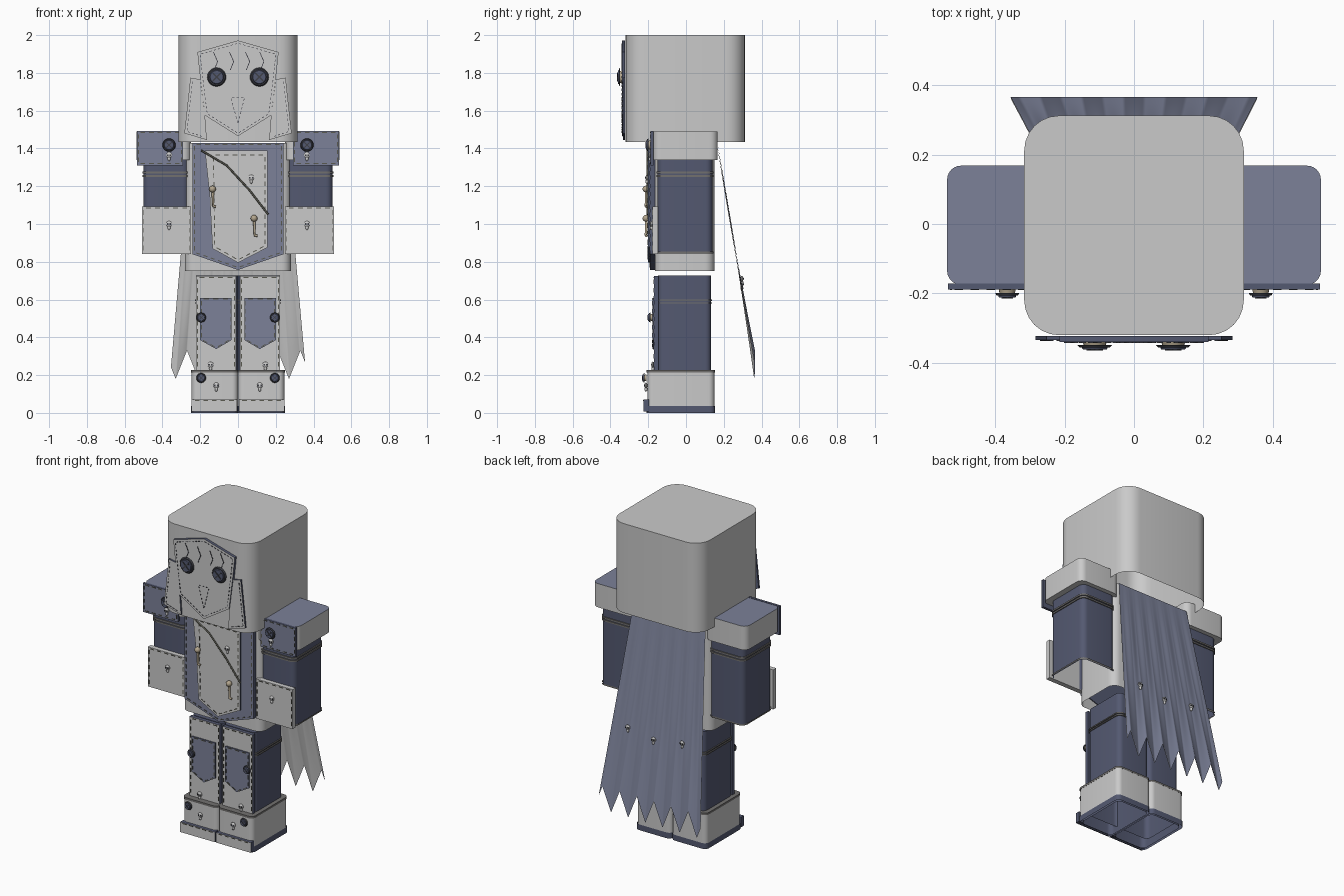
import bpy, bmesh, math
from mathutils import Vector, Matrix

if "Cube" in bpy.data.objects:
    bpy.data.objects.remove(bpy.data.objects["Cube"])


def material(name, r, g, b):
    m = bpy.data.materials.new(name)
    m.diffuse_color = (r, g, b, 1)
    m.use_nodes = True
    m.node_tree.nodes["Principled BSDF"].inputs["Base Color"].default_value = m.diffuse_color
    return m


GREY = material("light grey cloth", 0.59, 0.59, 0.59)
BLUE = material("slate blue cloth", 0.20, 0.22, 0.315)
DARK = material("dark blue cloth", 0.088, 0.10, 0.165)
BLACK = material("dark thread", 0.05, 0.052, 0.065)
BRONZE = material("bronze trim", 0.17, 0.165, 0.16)
TAN = material("tan bone", 0.45, 0.38, 0.27)
CORD = material("olive cord", 0.10, 0.10, 0.08)


def finish(name, bm, mats, angle=35, fix=True):
    if fix:
        bmesh.ops.recalc_face_normals(bm, faces=bm.faces)
    me = bpy.data.meshes.new(name)
    bm.to_mesh(me)
    bm.free()
    for m in mats:
        me.materials.append(m)
    me.shade_smooth()
    me.set_sharp_from_angle(angle=math.radians(angle))
    ob = bpy.data.objects.new(name, me)
    bpy.context.collection.objects.link(ob)
    return ob


def block(name, x, y, z, r, mats, rule=None, bottom=True, top=True):
    """Upright box with rounded vertical corners; x, y, z are (min, max)."""
    bm = bmesh.new()
    loop = []
    for cx, cy, a0 in ((x[1] - r, y[1] - r, 0), (x[0] + r, y[1] - r, 90),
                       (x[0] + r, y[0] + r, 180), (x[1] - r, y[0] + r, 270)):
        for i in range(7):
            a = math.radians(a0 + i * 15)
            loop.append((cx + r * math.cos(a), cy + r * math.sin(a)))
    lo = [bm.verts.new((*p, z[0])) for p in loop]
    hi = [bm.verts.new((*p, z[1])) for p in loop]
    n = len(loop)
    for i in range(n):
        bm.faces.new((lo[i], lo[(i + 1) % n], hi[(i + 1) % n], hi[i]))
    if top:
        bm.faces.new(hi)
    if bottom:
        bm.faces.new(lo[::-1])
    bm.normal_update()
    for f in bm.faces:
        f.material_index = rule(f) if rule else 0
    return finish(name, bm, mats, fix=False)


def plate(name, pts, y_front, y_back, face, rim=DARK):
    """Flat panel cut from an (x, z) outline, with its own rim colour."""
    bm = bmesh.new()
    f = bm.faces.new([bm.verts.new((p[0], y_back, p[1])) for p in pts])
    ext = bmesh.ops.extrude_face_region(bm, geom=[f])["geom"]
    for v in ext:
        if isinstance(v, bmesh.types.BMVert):
            v.co.y = y_front
    bmesh.ops.recalc_face_normals(bm, faces=bm.faces)
    for f in bm.faces:
        f.material_index = 0 if f.normal.y < -0.9 else 1
    return finish(name, bm, [face, rim])


def rect(x0, x1, z0, z1):
    return [(x0, z0), (x1, z0), (x1, z1), (x0, z1)]


def flip(pts, s):
    return [(p[0] * s, p[1]) for p in pts]


threads = bmesh.new()


def box(bm, a, b, y, w, t, mat=0):
    """Thin bar from a to b in the x-z plane."""
    a, b = Vector((a[0], y, a[1])), Vector((b[0], y, b[1]))
    d = b - a
    m = Matrix.Translation((a + b) / 2) @ Matrix.Rotation(-math.atan2(d.z, d.x), 4, 'Y')
    m = m @ Matrix.Diagonal((d.length, t, w, 1))
    vs = bmesh.ops.create_cube(bm, size=1, matrix=m)["verts"]
    for f in {f for v in vs for f in v.link_faces}:
        f.material_index = mat


def stitch(pts, y, closed=False, dash=0.024, gap=0.02, w=0.005, mat=1):
    for p, q in zip(pts, pts[1:] + (pts[:1] if closed else [])):
        p, q = Vector(p), Vector(q)
        n = max(1, round((q - p).length / (dash + gap)))
        for i in range(n):
            box(threads, p.lerp(q, (i + 0.23) / n), p.lerp(q, (i + 0.77) / n), y, w, 0.003, mat)


def button(name, x, z, y, r):
    """Round button facing the front: disc, raised rim, crossed thread."""
    bm = bmesh.new()
    for rad, depth, cy, mat in ((r * .7, .014, y - .005, 2), (r, .007, y - .012, 1), (r * .78, .008, y - .017, 0)):
        m = Matrix.Translation((x, cy, z)) @ Matrix.Rotation(math.pi / 2, 4, 'X')
        vs = bmesh.ops.create_cone(bm, cap_ends=True, segments=20, radius1=rad,
                                   radius2=rad * .88, depth=depth, matrix=m)["verts"]
        for f in {f for v in vs for f in v.link_faces}:
            f.material_index = mat
    k = r * .42
    for s in (-1, 1):
        box(bm, (x - k, z - k * s), (x + k, z + k * s), y - .022, r * .14, .004, 1)
    return finish(name, bm, [DARK, BLACK, TAN])


def stud(name, x, z, y, s=1):
    """Small skull-shaped stud: round crown, narrow jaw and two sockets."""
    bm = bmesh.new()
    for dz, r, h in ((0, .016, .016), (-.02, .008, .012)):
        m = Matrix.Translation((x, y, z + dz)) @ Matrix.Diagonal((r, .008, h, 1))
        bmesh.ops.create_uvsphere(bm, u_segments=10, v_segments=7, radius=1, matrix=m)
    for dx in (-.007, .007):
        box(bm, (x + dx - .004, z), (x + dx + .004, z), y - .008 * s, .008, .004, 1)
    return finish(name, bm, [GREY, BLACK])


def tube(name, pts, r, mat):
    cu = bpy.data.curves.new(name, 'CURVE')
    cu.dimensions = '3D'
    cu.bevel_depth, cu.bevel_resolution, cu.use_fill_caps = r, 2, True
    sp = cu.splines.new('POLY')
    sp.points.add(len(pts) - 1)
    for p, c in zip(sp.points, pts):
        p.co = (*c, 1)
    cu.materials.append(mat)
    bpy.context.collection.objects.link(bpy.data.objects.new(name, cu))


# Head and torso, open underneath
block("head", (-.316, .316), (-.32, .312), (1.435, 2), .1, [GREY], bottom=False)
block("torso", (-.28, .28), (-.165, .15), (.752, 1.43), .05, [GREY], bottom=False)

# Face mask with two side flaps
mask = [(0, 1.972), (-.215, 1.91), (-.2, 1.77), (-.175, 1.575), (0, 1.465), (.175, 1.575), (.2, 1.77), (.215, 1.91)]
plate("face_mask", mask, -.34, -.322, GREY)
FINE = dict(dash=.01, gap=.014, w=.003, mat=0)
stitch([(p[0] * .93, 1.72 + (p[1] - 1.72) * .94) for p in mask], -.341, True, **FINE)
flap = [(.2, 1.765), (.252, 1.775), (.284, 1.48), (.165, 1.445), (.175, 1.575)]
for s in (-1, 1):
    side = "left" if s < 0 else "right"
    plate(side + "_mask_flap", flip(flap, s), -.334, -.322, GREY)
    stitch(flip([(.241, 1.76), (.27, 1.49), (.185, 1.462)], s), -.335, **FINE)
    button(side + "_eye", .113 * s, 1.778, -.34, .05)
stitch([(-.038, 1.67), (0, 1.53), (.035, 1.67)], -.341, True, **FINE)
for x in (-.13, -.045, .04, .115):
    brow = [(x, 1.91), (x + .022, 1.86), (x + .004, 1.815)]
    for p, q in zip(brow, brow[1:]):
        box(threads, p, q, -.341, .004, .003)

# Vest front and inner panel
vest = [(-.24, 1.43), (.24, 1.43), (.24, .84), (0, .757), (-.24, .84)]
plate("vest", vest, -.19, -.16, BLUE)
stitch([(-.23, 1.422), (.23, 1.422), (.23, .85), (0, .77), (-.23, .85)], -.191, True)
panel = [(-.175, 1.388), (.155, 1.388), (.155, .875), (0, .795), (-.135, .87), (-.15, 1.15)]
plate("vest_panel", panel, -.202, -.18, GREY)
stitch([(-.13, 1.365), (.143, 1.365), (.143, .885), (0, .81), (-.123, .88)], -.203, True)
tube("vest_cord", [(-.195, -.205, 1.39), (-.06, -.205, 1.31), (.06, -.205, 1.18), (.16, -.205, 1.05)], .005, CORD)
stud("vest_stud", .07, 1.245, -.207)
for i, (x, z) in enumerate(((-.135, 1.185), (.085, 1.03))):
    tube(f"bone_pin_{i}", [(x, -.21, z), (x + .004, -.212, z - .09), (x + .018, -.21, z - .093)], .007, TAN)
    bm = bmesh.new()
    bmesh.ops.create_uvsphere(bm, u_segments=12, v_segments=8, radius=.018,
                              matrix=Matrix.Translation((x, -.212, z)))
    finish(f"bone_pin_head_{i}", bm, [TAN])


def mirrored(x0, x1, s):
    return (x0, x1) if s > 0 else (-x1, -x0)


for s in (-1, 1):
    side = "left" if s < 0 else "right"
    # Arms: hollow sleeve, shoulder pad, cuff
    block(side + "_sleeve", mirrored(.26, .5, s), (-.15, .14), (.845, 1.36), .035, [DARK], bottom=False)
    for i, z in enumerate((.845, 1.25, 1.267)):
        block(f"{side}_sleeve_band_{i}", mirrored(.254, .506, s), (-.156, .146), (z, z + .01), .04,
              [BRONZE], bottom=i > 0, top=i > 0)
    block(side + "_shoulder", mirrored(.25, .538, s), (-.175, .168), (1.34, 1.49), .04, [GREY, BLUE],
          rule=lambda f: 1 if f.normal.z > .9 else 0)
    plate(side + "_shoulder_plate", flip(rect(.29, .535, 1.31, 1.492), s), -.188, -.172, BLUE)
    stitch(flip(rect(.298, .527, 1.32, 1.484), s), -.189, True)
    button(side + "_shoulder_button", .365 * s, 1.418, -.19, .035)
    stud(side + "_shoulder_stud", .365 * s, 1.365, -.192)
    plate(side + "_cuff", flip(rect(.25, .507, .842, 1.092), s), -.178, -.148, GREY, GREY)
    stitch(flip([(.258, .85), (.258, 1.084), (.499, 1.084), (.499, .85)], s), -.179)
    stud(side + "_cuff_stud", .365 * s, 1.0, -.183)

    # Legs: hollow trouser, front panel, pocket
    block(side + "_trouser", mirrored(.0, .222, s), (-.147, .132), (.036, .728), .03, [DARK], bottom=False)
    for i, z in enumerate((.578, .592)):
        block(f"{side}_trouser_band_{i}", mirrored(0, .228, s), (-.152, .138), (z, z + .007), .035, [BRONZE])
    plate(side + "_trouser_panel", flip(rect(.01, .222, .225, .725), s), -.17, -.145, GREY)
    stitch(flip([(.018, .235), (.018, .716), (.214, .716), (.214, .235)], s), -.171)
    pocket = [(.035, .608), (.2, .608), (.2, .385), (.115, .338), (.035, .385)]
    plate(side + "_pocket", flip(pocket, s), -.178, -.168, BLUE)
    stitch(flip([(.041, .602), (.194, .602), (.194, .389), (.115, .345), (.041, .389)], s), -.179, True)
    button(side + "_pocket_button", .195 * s, .505, -.18, .026)
    stud(side + "_trouser_stud", .145 * s, .255, -.176)

    # Boots, open underneath, with a raised toe strip
    block(side + "_boot", mirrored(.0, .245, s), (-.205, .15), (.03, .215), .03, [GREY], bottom=False, top=False)
    block(side + "_boot_top", mirrored(.0, .248, s), (-.208, .153), (.213, .226), .03, [BRONZE], bottom=False)
    block(side + "_sole", mirrored(.0, .249, s), (-.209, .154), (0, .036), .03, [DARK], bottom=False, top=False)
    block(side + "_sole_lining", mirrored(.008, .235, s), (-.195, .142), (.0, .2), .03, [DARK],
          bottom=False, top=False)
    plate(side + "_toe_strip", flip(rect(.004, .247, .008, .072), s), -.225, -.195, GREY)
    stitch(flip([(.012, .066), (.239, .066)], s), -.226)
    button(side + "_boot_button", .195 * s, .185, -.21, .026)
    stud(side + "_boot_stud", .115 * s, .145, -.212)

finish("stitching", threads, [BLACK, CORD])

# Cape: pleated sheet with a ragged hem, blue outside and grey lining
bm = bmesh.new()
COLS, ROWS = 142, 12
for inner in (0, 1):
    grid = []
    for i in range(COLS + 1):
        xb = -.355 + .71 * i / COLS
        hem = .18 + .15 * abs((xb + .39) % .12 - .06) / .06
        col = []
        for j in range(ROWS + 1):
            t = j / ROWS
            z = 1.42 + (hem - 1.42) * t
            y = .168 + .197 * t + .006 * t * (1 - t) * 4 * math.cos(2 * math.pi * (xb + .33) / .12) - .004 * inner
            col.append(bm.verts.new((xb * (.71 + .29 * t), y, z)))
        grid.append(col)
    for i in range(COLS):
        for j in range(ROWS):
            q = [grid[i][j], grid[i][j + 1], grid[i + 1][j + 1], grid[i + 1][j]]
            bm.faces.new(q if inner else q[::-1]).material_index = inner
finish("cape", bm, [BLUE, GREY], 60, fix=False)
for i, (x, z) in enumerate(((.2, .71), (.02, .68), (-.18, .71))):
    stud(f"cape_stud_{i}", x, z, .296, -1)
